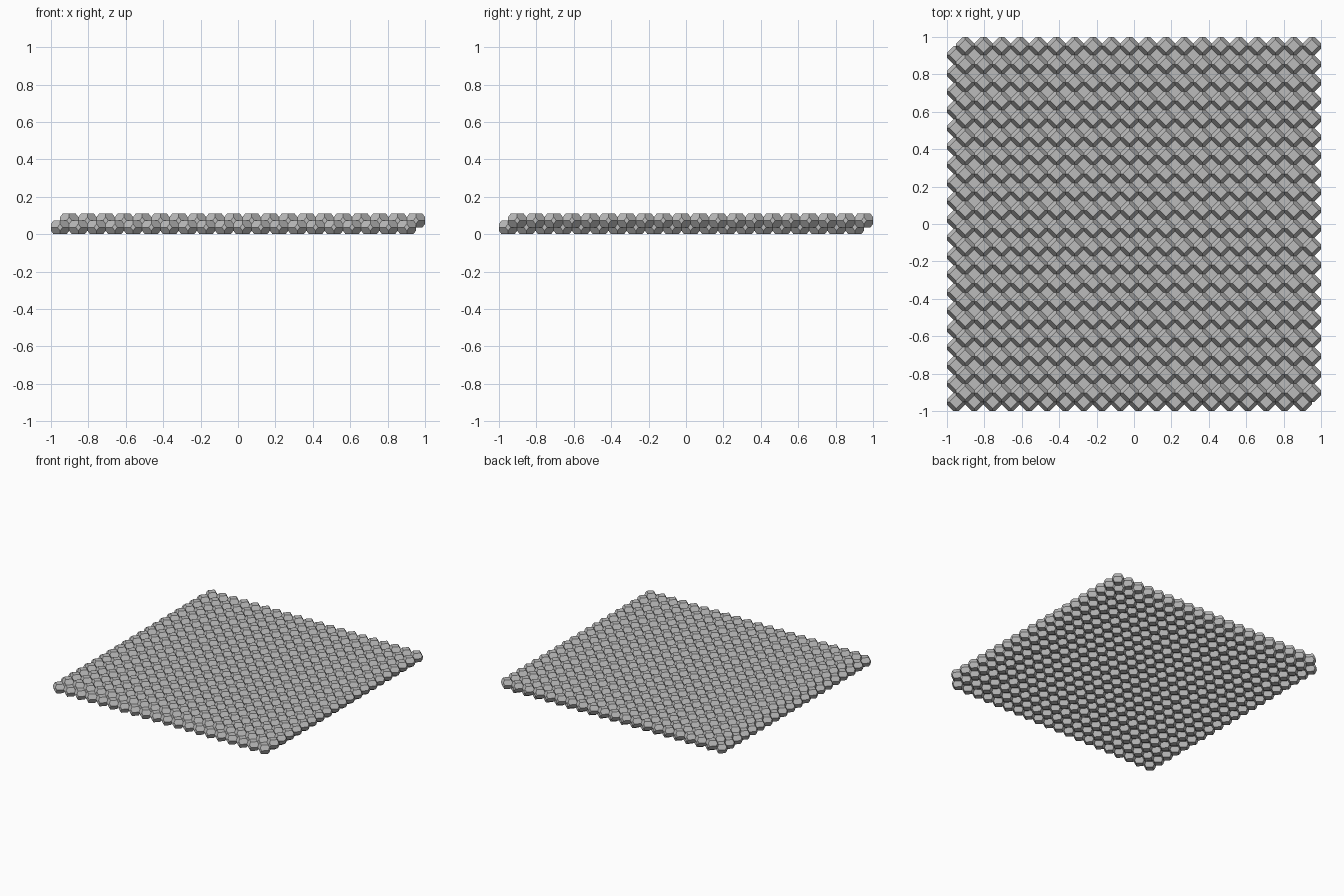
import bpy
import bmesh
from mathutils import Vector

if "Cube" in bpy.data.objects:
    bpy.data.objects.remove(bpy.data.objects["Cube"], do_unlink=True)

COUNT = 20                    # cells along each side of a layer
PITCH = 2 / (COUNT + 0.5)     # cell width
HEIGHT = 0.11 / 1.5           # cell height
HALF = PITCH / 2
CAP = 0.36 * PITCH            # half diagonal of the flat diamond caps

grey = bpy.data.materials.new("grey")
grey.use_nodes = True
colour = (0.5, 0.5, 0.5, 1)
grey.diffuse_color = colour
grey.node_tree.nodes["Principled BSDF"].inputs["Base Color"].default_value = colour


def cell_mesh():
    """Fourteen-sided cell: two diamond caps, four side diamonds, eight hexagons."""
    points = []
    for s in (-1, 1):
        for t in (-1, 1):
            points += [(s * CAP, 0, t * HEIGHT / 2), (0, s * CAP, t * HEIGHT / 2),
                       (s * HALF, 0, t * HEIGHT / 4), (0, s * HALF, t * HEIGHT / 4),
                       (s * HALF, t * (HALF - CAP), 0), (t * (HALF - CAP), s * HALF, 0)]
    bm = bmesh.new()
    for p in points:
        bm.verts.new(Vector(p))
    bmesh.ops.convex_hull(bm, input=bm.verts)
    bmesh.ops.dissolve_limit(bm, angle_limit=0.02, verts=bm.verts, edges=bm.edges)
    bmesh.ops.recalc_face_normals(bm, faces=bm.faces)
    mesh = bpy.data.meshes.new("cell")
    bm.to_mesh(mesh)
    bm.free()
    mesh.materials.append(grey)
    return mesh


def layer(name, mesh, corner, z):
    """Square sheet of cells repeated from its front corner."""
    obj = bpy.data.objects.new(name, mesh)
    bpy.context.collection.objects.link(obj)
    obj.location = (corner, corner, z)
    for axis, step in (("columns", (PITCH, 0, 0)), ("rows", (0, PITCH, 0))):
        array = obj.modifiers.new(axis, 'ARRAY')
        array.count = COUNT
        array.use_relative_offset = False
        array.use_constant_offset = True
        array.constant_offset_displace = step


# Two interlocking layers, the upper one shifted half a cell diagonally
cell = cell_mesh()
layer("lower_cell_layer", cell, -1 + HALF, HEIGHT / 2)
layer("upper_cell_layer", cell, -1 + PITCH, HEIGHT)
